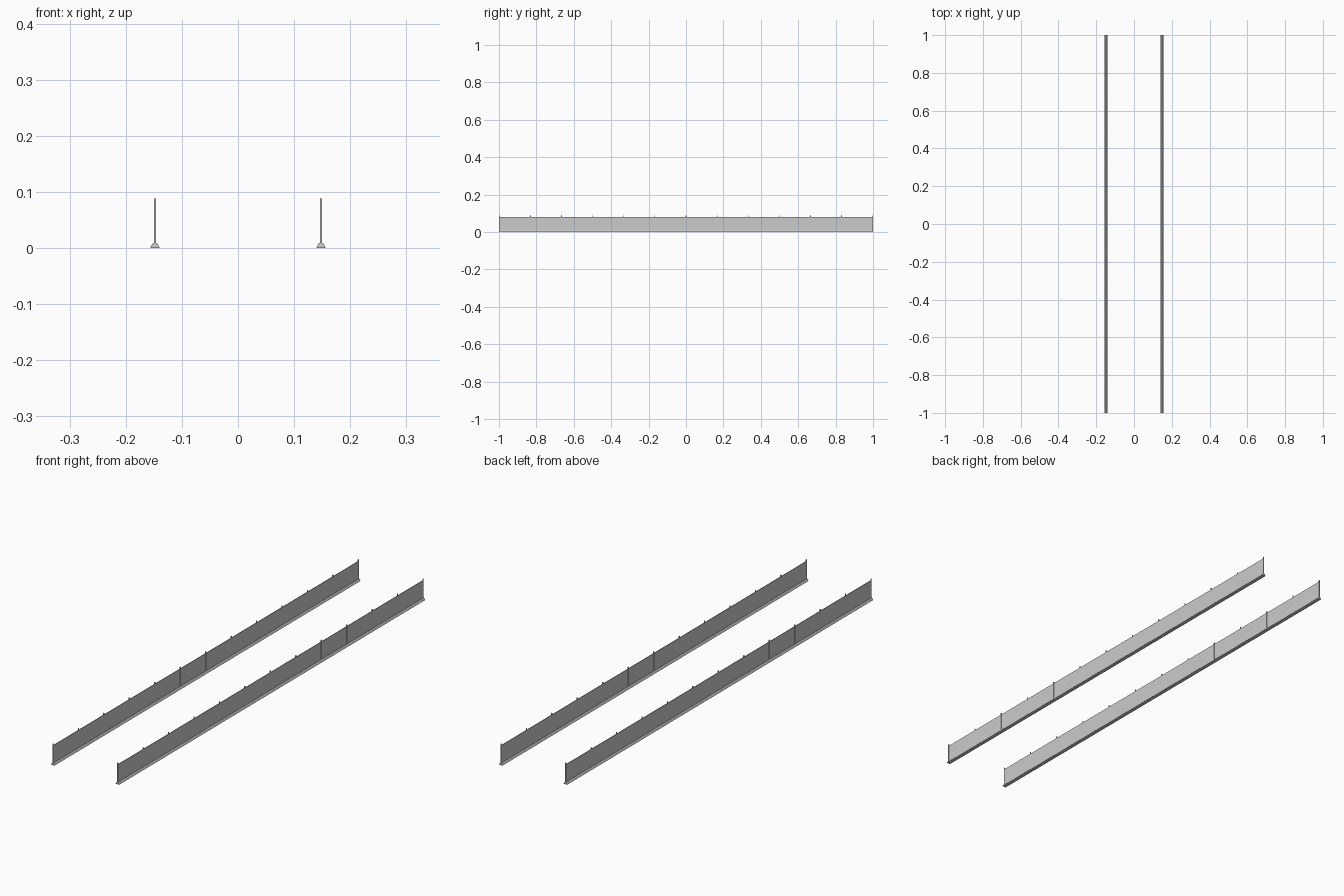
import bpy

if "Cube" in bpy.data.objects:
    bpy.data.objects.remove(bpy.data.objects["Cube"])

X, HALF = 0.148, 1.0
PANEL_T, PANEL_TOP = 0.0024, 0.081
POST_W, POST_TOP = 0.0036, 0.088
BAYS = 12


def prism(name, profile, y0, y1):
    """Extrude an x/z profile along y."""
    n = len(profile)
    verts = [(x, y, z) for y in (y0, y1) for x, z in profile]
    faces = [tuple(range(n)), tuple(range(2 * n - 1, n - 1, -1))]
    faces += [(i, i + n, (i + 1) % n + n, (i + 1) % n) for i in range(n)]
    mesh = bpy.data.meshes.new(name)
    mesh.from_pydata(verts, [], faces)
    mesh.update()
    obj = bpy.data.objects.new(name, mesh)
    bpy.context.collection.objects.link(obj)
    return obj


def rect(cx, w, z0, z1):
    return [(cx - w / 2, z0), (cx + w / 2, z0), (cx + w / 2, z1), (cx - w / 2, z1)]


for side, sx in (("left", -1), ("right", 1)):
    cx = sx * X
    # Kerb with sloped sides and chamfered top
    half = [(0.008, 0), (0.008, 0.001), (0.0048, 0.0075), (0.003, 0.009)]
    kerb = [(cx + x, z) for x, z in half] + [(cx - x, z) for x, z in reversed(half)]
    prism(f"{side}_kerb", kerb, -HALF, HALF)
    # Continuous thin wall
    prism(f"{side}_wall", rect(cx, PANEL_T, 0.008, PANEL_TOP), -HALF + 0.001, HALF - 0.001)
    # Evenly spaced posts standing slightly proud of the wall
    for i in range(BAYS + 1):
        y = -HALF + POST_W / 2 + i * (2 * HALF - POST_W) / BAYS
        prism(f"{side}_post_{i + 1}", rect(cx, POST_W, 0.008, POST_TOP),
              y - POST_W / 2, y + POST_W / 2)
